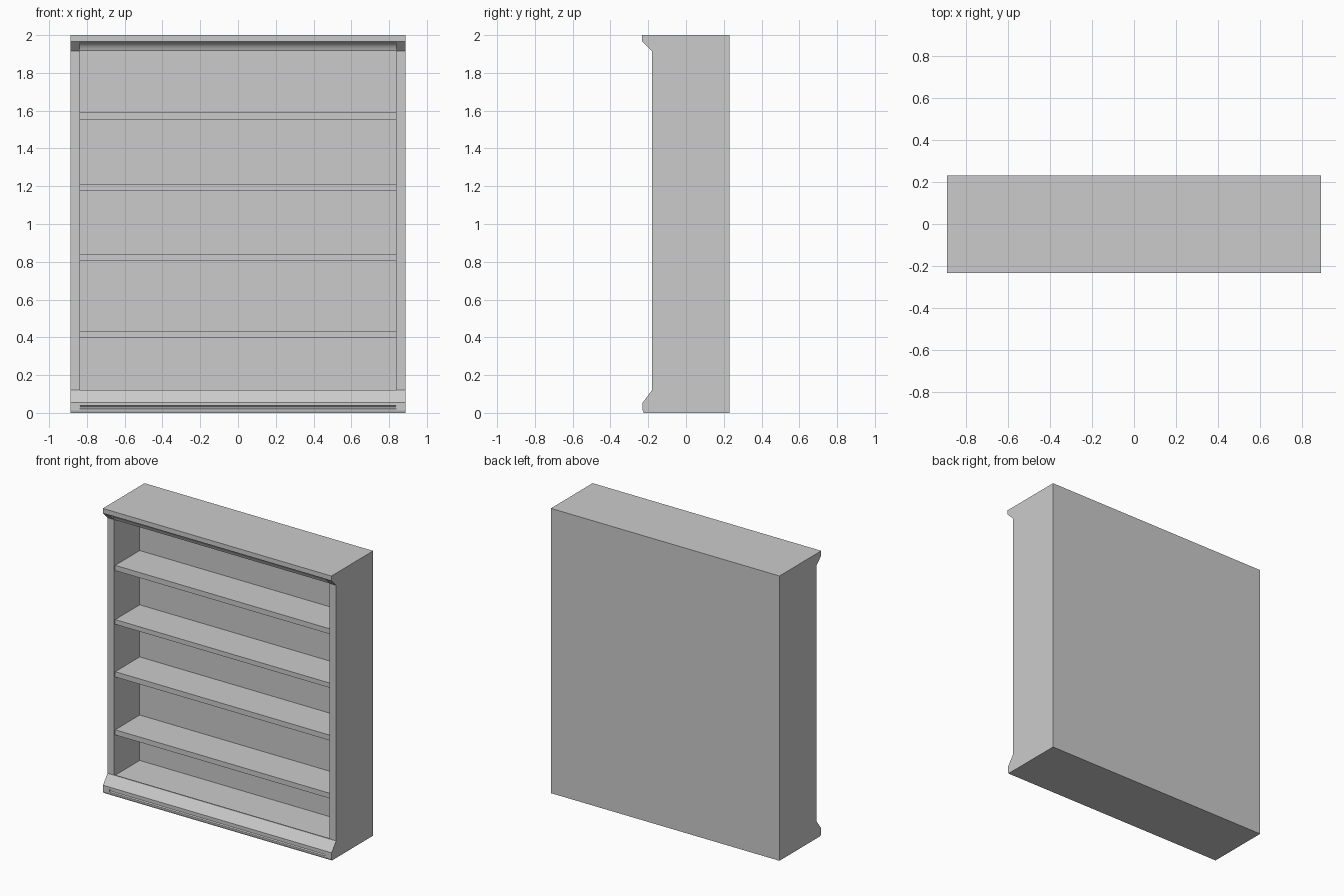
import bpy, bmesh, math

if "Cube" in bpy.data.objects:
    bpy.data.objects.remove(bpy.data.objects["Cube"])

W = 0.888            # half width
INNER = 0.837        # half width of the opening
FRONT, BACK = -0.18, 0.231
BACK_IN = 0.105      # front face of the back panel
FLOOR, CEIL = 0.115, 1.915


def box(name, x0, x1, y0, y1, z0, z1):
    bm = bmesh.new()
    bmesh.ops.create_cube(bm, size=1)
    for v in bm.verts:
        v.co = ((x0 + x1) / 2 + v.co.x * (x1 - x0),
                (y0 + y1) / 2 + v.co.y * (y1 - y0),
                (z0 + z1) / 2 + v.co.z * (z1 - z0))
    return finish(name, bm)


def extrude_x(name, profile, x0, x1):
    """Closed (y, z) profile swept along x."""
    bm = bmesh.new()
    face = bm.faces.new([bm.verts.new((x0, y, z)) for y, z in profile])
    ext = bmesh.ops.extrude_face_region(bm, geom=[face])
    for v in ext["geom"]:
        if isinstance(v, bmesh.types.BMVert):
            v.co.x = x1
    return finish(name, bm)


def finish(name, bm):
    bmesh.ops.recalc_face_normals(bm, faces=bm.faces)
    mesh = bpy.data.meshes.new(name)
    bm.to_mesh(mesh)
    bm.free()
    ob = bpy.data.objects.new(name, mesh)
    bpy.context.collection.objects.link(ob)
    return ob


# side panels, with the cornice and plinth shape cut into their front edge
side = [(BACK, 0), (BACK, 2), (-0.232, 2), (-0.232, 1.967), (FRONT, CEIL),
        (FRONT, 0.12), (-0.229, 0.055), (-0.229, 0.012), (-0.225, 0)]
extrude_x("side_panel_left", side, -W, -INNER)
extrude_x("side_panel_right", side, INNER, W)

# back panel
box("back_panel", -INNER, INNER, BACK_IN, BACK, 0, 2)

# top board with a shallow cove under the overhanging lip
cove = []
for i in range(9):
    t = i / 8
    bow = 0.008 * math.sin(math.pi * t)
    cove.append((-0.232 + 0.052 * t + bow, 1.967 - 0.052 * t + bow))
cornice = extrude_x("top_cornice", [(BACK_IN, CEIL), (BACK_IN, 2), (-0.232, 2)] + cove,
                    -INNER, INNER)

# floor board and moulded plinth with a small bead at the foot
plinth = [(BACK_IN, 0), (BACK_IN, FLOOR), (FRONT + 0.012, FLOOR), (FRONT + 0.01, 0.12),
          (FRONT, 0.12), (-0.229, 0.055), (-0.229, 0.038), (-0.222, 0.034),
          (-0.222, 0.026), (-0.229, 0.02), (-0.229, 0.012), (-0.225, 0)]
extrude_x("floor_and_plinth", plinth, -INNER, INNER)

# four shelves
for i, (z0, z1) in enumerate([(0.398, 0.434), (0.805, 0.842),
                              (1.175, 1.208), (1.552, 1.589)]):
    box(f"shelf_{i + 1}", -INNER, INNER, FRONT + 0.013, BACK_IN, z0, z1)

# smooth the cove only
bpy.context.view_layer.objects.active = cornice
cornice.select_set(True)
bpy.ops.object.shade_smooth_by_angle(angle=math.radians(25))
